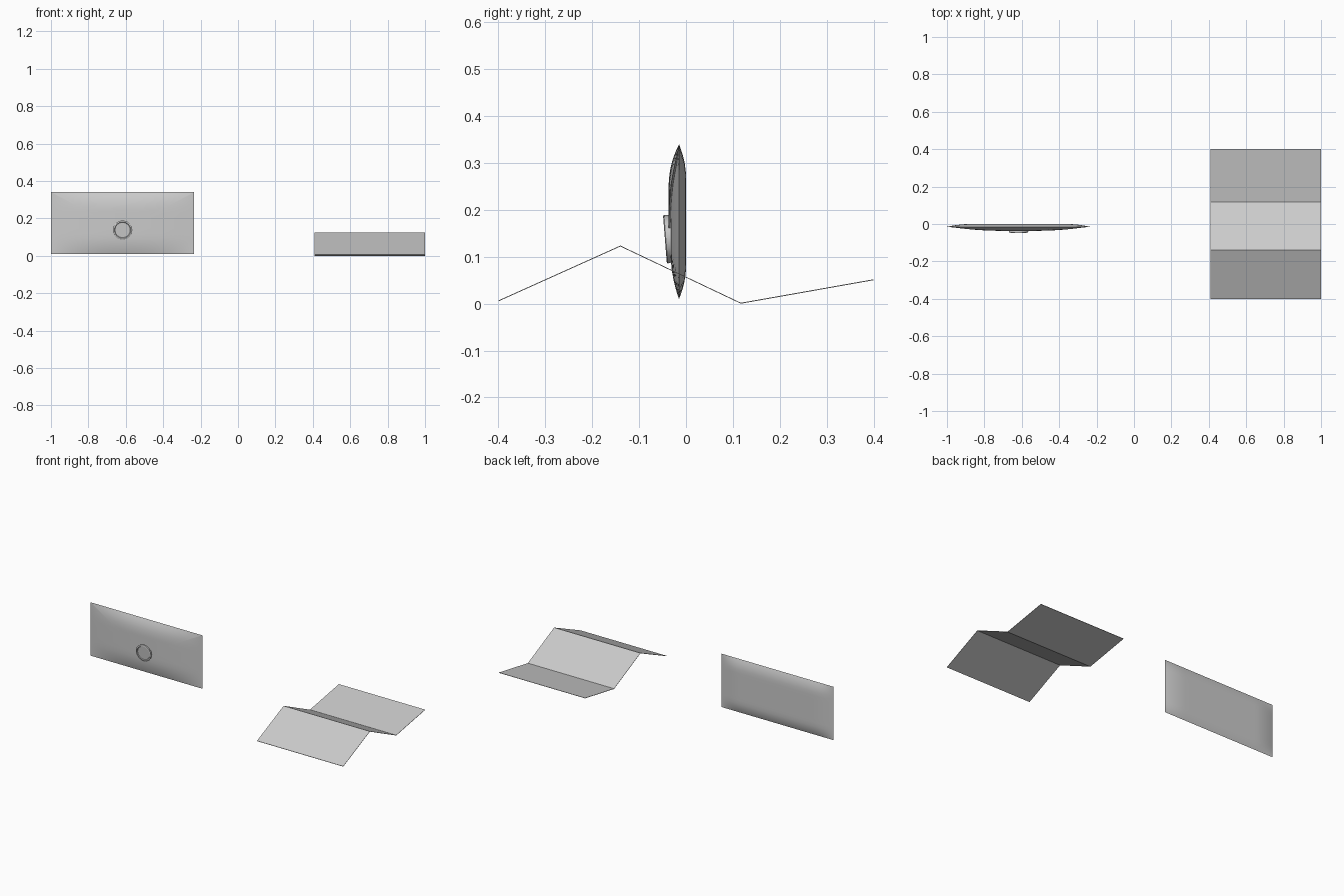
import bpy, bmesh, math
from mathutils import Matrix

if "Cube" in bpy.data.objects:
    bpy.data.objects.remove(bpy.data.objects["Cube"])

CX, CZ = -0.617, 0.175      # envelope centre
HX, HZ = 0.383, 0.165       # envelope half sizes
EDGE_Y = -0.015             # y of the pinched rim


def finish(name, bm, smooth=None):
    bmesh.ops.recalc_face_normals(bm, faces=bm.faces)
    me = bpy.data.meshes.new(name)
    bm.to_mesh(me)
    bm.free()
    ob = bpy.data.objects.new(name, me)
    bpy.context.collection.objects.link(ob)
    if smooth:
        bpy.ops.object.select_all(action='DESELECT')
        bpy.context.view_layer.objects.active = ob
        ob.select_set(True)
        bpy.ops.object.shade_smooth_by_angle(angle=math.radians(smooth))
    return ob


def rise(d, width):
    t = max(0.0, min(1.0, d / width))
    return 1 - (1 - t) ** 2


def bulge(x, z):
    dx, dz = HX - abs(x - CX), HZ - abs(z - CZ)
    return rise(dx, 0.13) * rise(dz, 0.07)


def front_y(x, z):
    dx, dz = HX - abs(x - CX), HZ - abs(z - CZ)
    return EDGE_Y - 0.018 * rise(dx, 0.36) * rise(dz, 0.10)


# envelope body: a thin pillow, front and back sheets welded at the rim
NX, NZ = 36, 18
bm = bmesh.new()
for side in (-1, 1):
    grid = []
    for j in range(NZ + 1):
        z = CZ - HZ * math.cos(math.pi * j / NZ)
        row = []
        for i in range(NX + 1):
            x = CX - HX * math.cos(math.pi * i / NX)
            y = front_y(x, z) if side < 0 else EDGE_Y + 0.015 * bulge(x, z)
            row.append(bm.verts.new((x, y, z)))
        grid.append(row)
    for a, b in zip(grid, grid[1:]):
        for i in range(NX):
            bm.faces.new((a[i], a[i + 1], b[i + 1], b[i]))
bmesh.ops.remove_doubles(bm, verts=bm.verts, dist=1e-5)
finish("envelope_body", bm, 40)

# closing flap: triangle from the top corners to a point near the centre
TIP_Z, ROWS, COLS = 0.145, 16, 24
bm = bmesh.new()
grid = []
for j in range(ROWS + 1):
    t = j / ROWS
    z = CZ + HZ + (TIP_Z - CZ - HZ) * t
    half = HX * (1 - t) + 0.012 * t
    row = []
    for i in range(COLS + 1):
        s = -1 + 2 * i / COLS
        x = CX + half * s
        lift = 0.0045 * rise(t, 0.3)
        row.append(bm.verts.new((x, front_y(x, z) - lift, z)))
    grid.append(row)
for a, b in zip(grid, grid[1:]):
    for i in range(COLS):
        bm.faces.new((a[i], a[i + 1], b[i + 1], b[i]))
# turn the free edges back onto the body
rim = [r[0] for r in grid] + [r[-1] for r in grid] + grid[-1][1:-1]
lower_rim = {v: bm.verts.new((v.co.x, front_y(v.co.x, v.co.z) + 0.001, v.co.z)) for v in rim}
for e in [e for e in bm.edges if all(v in lower_rim for v in e.verts) and e.is_boundary]:
    a, b = e.verts
    bm.faces.new((a, b, lower_rim[b], lower_rim[a]))
finish("envelope_flap", bm, 40)

# wax seal: tilted disc with a raised rim and dished centre
bm = bmesh.new()
profile = [(0.0, -0.008), (0.050, -0.008), (0.052, 0.004), (0.049, 0.006),
           (0.044, 0.006), (0.041, 0.002), (0.0, 0.002)]
verts = [bm.verts.new((r, 0, h)) for r, h in profile]
edges = [bm.edges.new(p) for p in zip(verts, verts[1:])]
bmesh.ops.spin(bm, geom=verts + edges, cent=(0, 0, 0), axis=(0, 0, 1),
               angle=math.tau, steps=16)
bmesh.ops.remove_doubles(bm, verts=bm.verts, dist=1e-5)
bm.transform(Matrix.Translation((CX, -0.039, 0.138))
             @ Matrix.Rotation(math.radians(90 + 4.5), 4, 'X'))
finish("wax_seal", bm, 35)

# letter: a sheet with two sharp folds
fold = [(-0.40, 0.005), (-0.14, 0.122), (0.117, 0.0), (0.40, 0.050)]
THICK = 0.002
outline = fold + [(y, z + THICK) for y, z in reversed(fold)]
bm = bmesh.new()
ends = [[bm.verts.new((x, y, z)) for y, z in outline] for x in (0.41, 1.0)]
n = len(outline)
for i in range(n):
    k = (i + 1) % n
    bm.faces.new((ends[0][i], ends[0][k], ends[1][k], ends[1][i]))
for side in ends:
    for i in range(3):
        bm.faces.new((side[i], side[i + 1], side[n - 2 - i], side[n - 1 - i]))
finish("folded_letter", bm)
